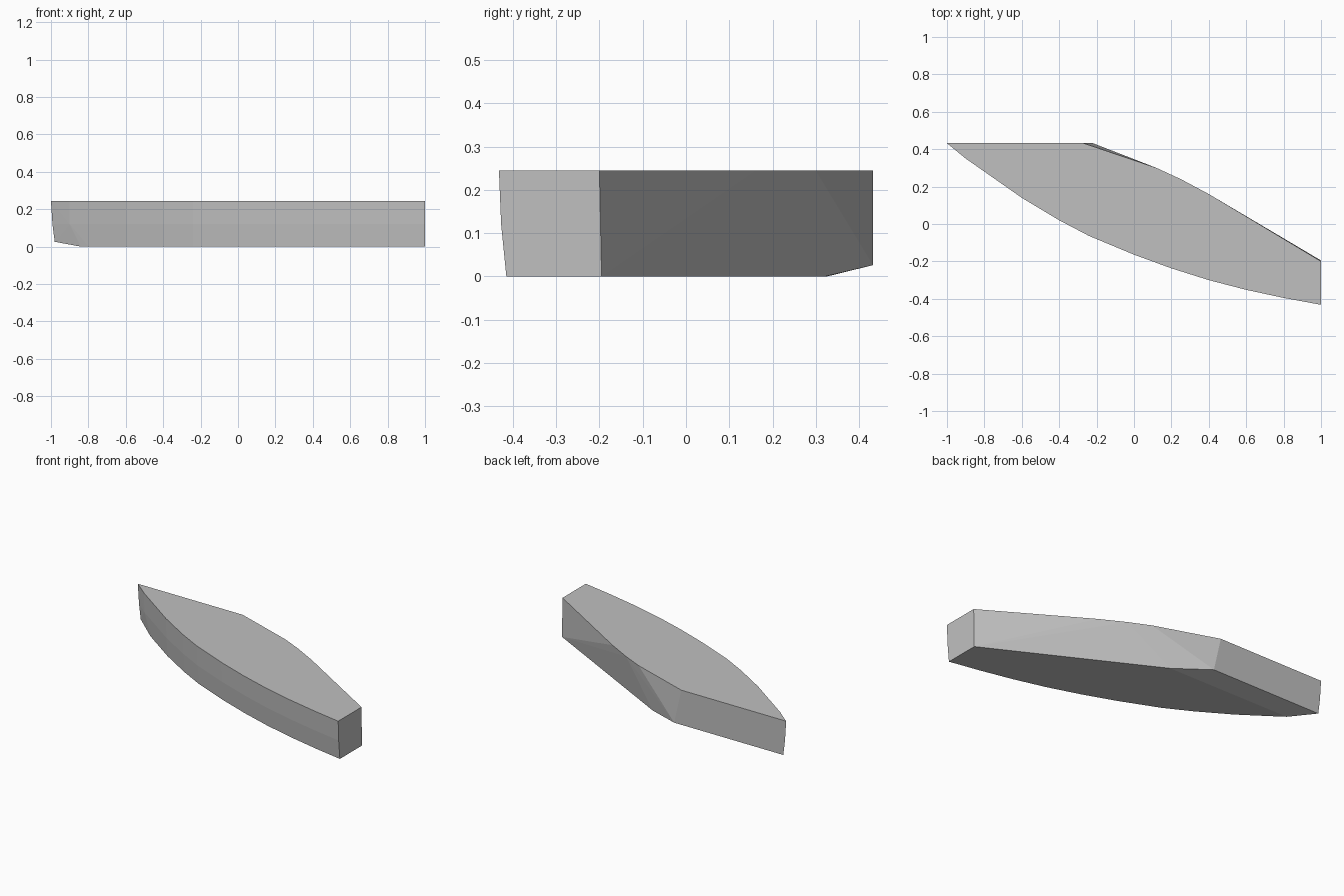
import bpy
import bmesh

cube = bpy.data.objects.get("Cube")
if cube:
    bpy.data.objects.remove(cube, do_unlink=True)

grey = bpy.data.materials.new("plain_grey")
grey.use_nodes = True
colour = (0.53, 0.53, 0.53, 1)
grey.diffuse_color = colour
grey.node_tree.nodes["Principled BSDF"].inputs["Base Color"].default_value = colour

HEIGHT = 0.244
BACK = 0.432

# Curved front edge in plan, from the pointed end to the blunt end
front_curve = [(-1, BACK), (-0.9, 0.35), (-0.8, 0.28), (-0.6, 0.14), (-0.4, 0.02),
               (-0.24, -0.064), (0, -0.164), (0.2, -0.237), (0.4, -0.3),
               (0.6, -0.352), (0.8, -0.395), (1, -0.432)]
# Straight and curved back edge of the top
back_top = [(-0.27, BACK), (0.12, 0.3), (0.25, 0.24), (0.4, 0.16), (1, -0.2)]
# Back edge of the underside, with its raised pointed end
back_bottom = [(-0.98, BACK, 0.026), (-0.22, BACK, 0.026),
               (0.006, 0.322, 0), (1, -0.195, 0)]

points = [(x, y, HEIGHT) for x, y in front_curve + back_top] + back_bottom

# Lower front rings pull inward, giving the front wall a slight belly
points.append((-0.992, BACK, 0.12))
for z, inset in ((0.12, 0.005), (0, 0.017)):
    ring = front_curve[1:] if z else [(-0.84, 0.309)] + front_curve[2:]
    points += [(x, y + inset, z) for x, y in ring]

# Solid body wrapped around the outlines
bm = bmesh.new()
for p in points:
    bm.verts.new(p)
hull = bmesh.ops.convex_hull(bm, input=bm.verts)
loose = [v for v in bm.verts if not v.link_faces]
bmesh.ops.delete(bm, geom=loose, context='VERTS')
bmesh.ops.dissolve_limit(bm, angle_limit=0.005, verts=bm.verts, edges=bm.edges)
bmesh.ops.recalc_face_normals(bm, faces=bm.faces)

mesh = bpy.data.meshes.new("curved_slab")
bm.to_mesh(mesh)
bm.free()
mesh.materials.append(grey)
slab = bpy.data.objects.new("curved_slab", mesh)
bpy.context.collection.objects.link(slab)
